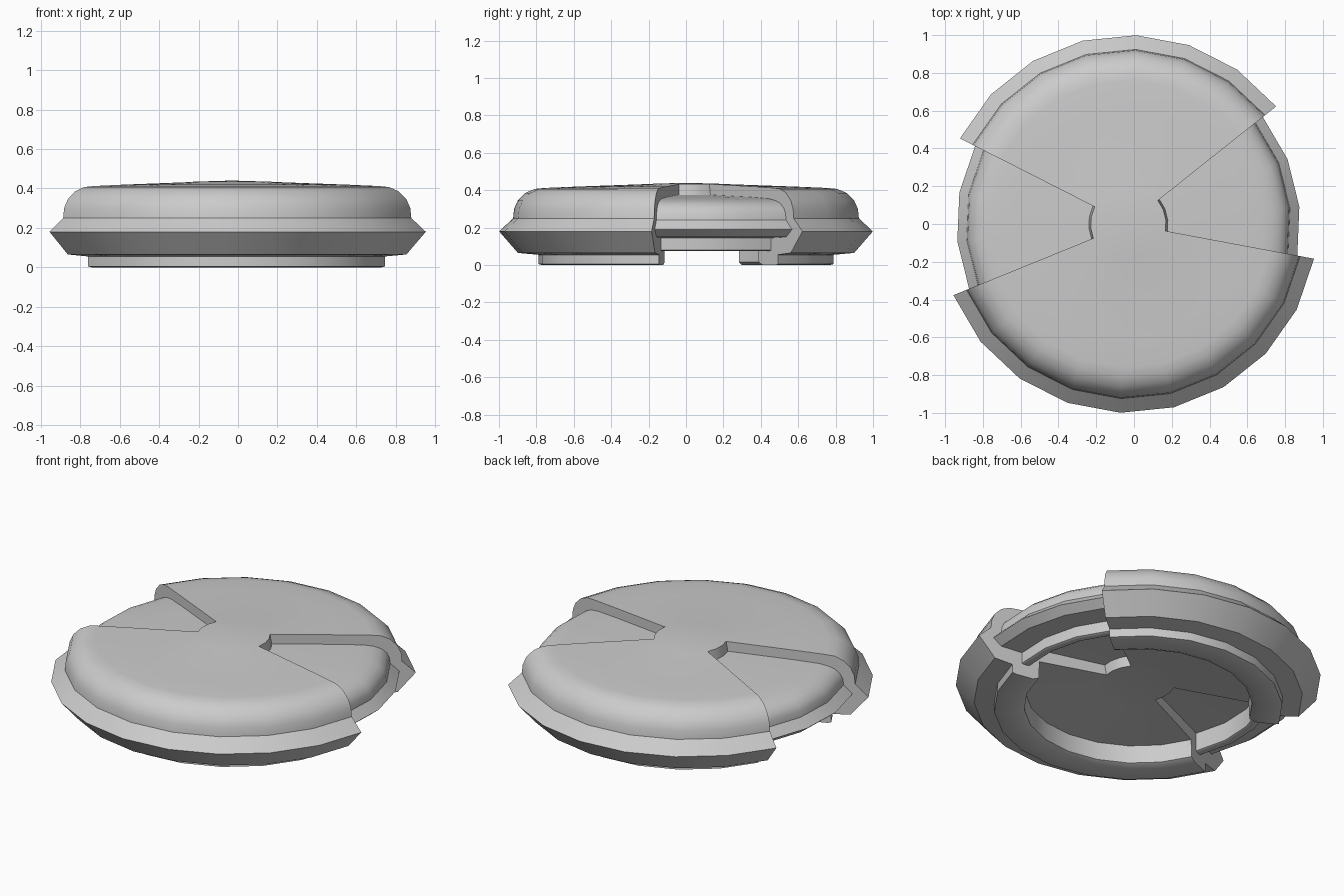
import bpy, bmesh, math
from mathutils import Vector

if "Cube" in bpy.data.objects:
    bpy.data.objects.remove(bpy.data.objects["Cube"])

SIDES = 22
START = math.radians(38.5)
CENTRE_X = -0.03
RECESSED = {7, 8, 9, 19, 20, 21}     # slices of the two sunken wedges

# closed half profiles (radius, height), from top centre round to bottom centre
FULL = [(0, .44), (.20, .434), (.21, .433), (.60, .419), (.76, .412), (.81, .407),
        (.86, .385), (.90, .345), (.92, .30), (.925, .25), (1.0, .18), (.90, .065),
        (.79, .055), (.79, .005), (.77, 0), (.66, 0), (.625, .015), (.62, .12),
        (.21, .155), (.20, .156), (0, .16)]
SUNK = [(0, .44), (.20, .434), (.21, .375), (.58, .362), (.72, .354), (.77, .345),
        (.81, .33), (.84, .305), (.855, .275), (.86, .24), (.91, .19), (.86, .15),
        (.73, .145), (.73, .08), (.72, .075), (.69, .075), (.68, .08), (.68, .19),
        (.21, .215), (.20, .156), (0, .16)]

bm = bmesh.new()


def ring(profile, i):
    """One profile stood up at angle step i."""
    a = START + i * math.tau / SIDES
    return [bm.verts.new(Vector((CENTRE_X + r * math.cos(a), r * math.sin(a), z)))
            for r, z in profile]


def bridge(a, b):
    for j in range(len(a) - 1):
        bm.faces.new((a[j], a[j + 1], b[j + 1], b[j]))


# turned slices, full or sunken
for i in range(SIDES):
    profile = SUNK if i in RECESSED else FULL
    bridge(ring(profile, i), ring(profile, i + 1))
    # step wall where a full slice meets a sunken one
    if (i in RECESSED) != ((i + 1) % SIDES in RECESSED):
        bridge(ring(FULL, i + 1), ring(SUNK, i + 1))

bmesh.ops.remove_doubles(bm, verts=bm.verts[:], dist=1e-4)
bmesh.ops.dissolve_degenerate(bm, edges=bm.edges[:], dist=1e-4)
bmesh.ops.recalc_face_normals(bm, faces=bm.faces[:])

mesh = bpy.data.meshes.new("round_lid")
bm.to_mesh(mesh)
bm.free()
lid = bpy.data.objects.new("round_lid", mesh)
bpy.context.collection.objects.link(lid)
bpy.context.view_layer.objects.active = lid
lid.select_set(True)
bpy.ops.object.shade_smooth_by_angle(angle=math.radians(35))
